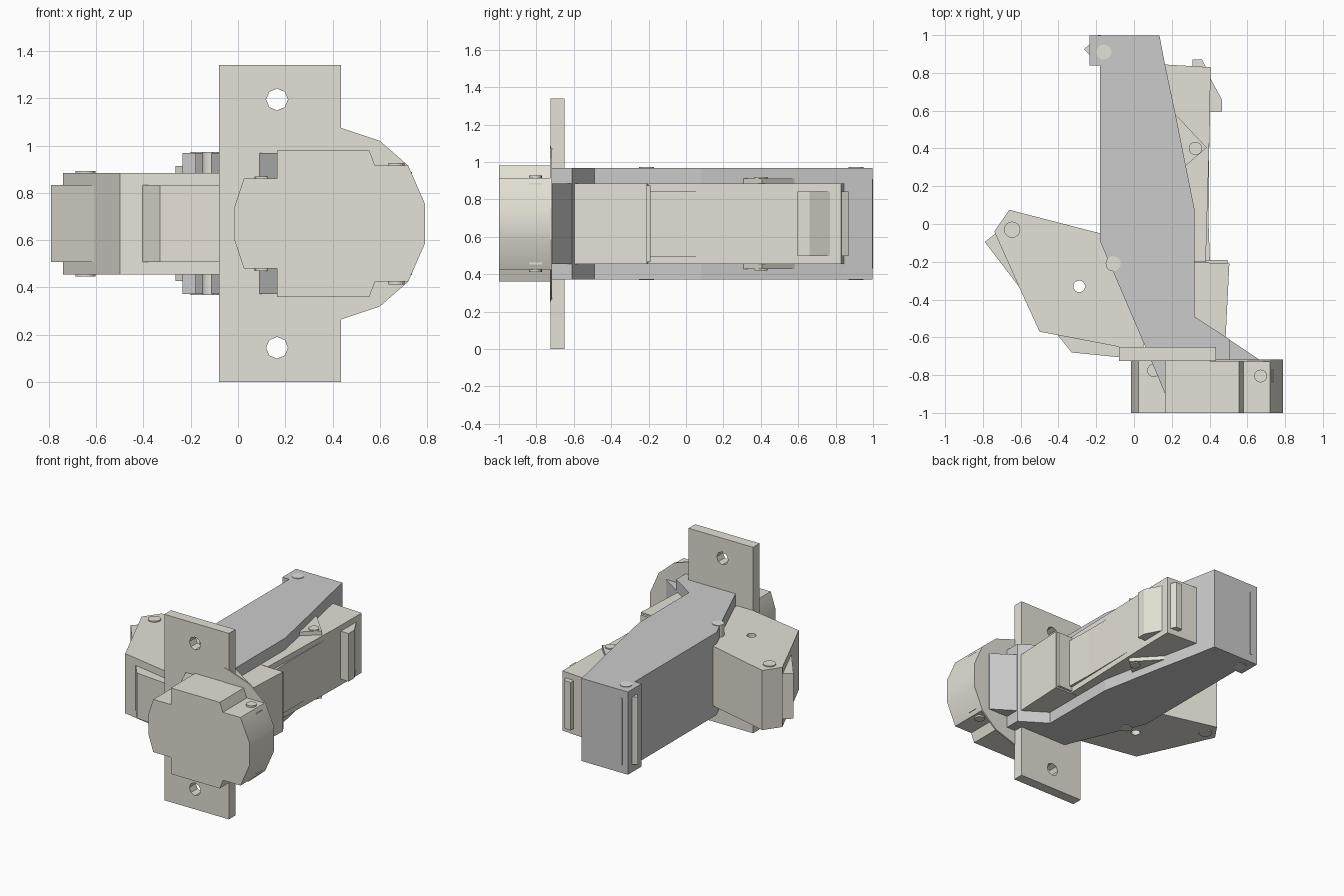
import bpy, bmesh
from math import radians, cos, sin, pi

if "Cube" in bpy.data.objects:
    bpy.data.objects.remove(bpy.data.objects["Cube"])

ZC = 0.67  # the model mirrors about this height
beige = bpy.data.materials.new("beige")
beige.diffuse_color = (0.78, 0.75, 0.67, 1)
beige.use_nodes = True
beige.node_tree.nodes["Principled BSDF"].inputs["Base Color"].default_value = beige.diffuse_color


def prism(name, pts, lo, hi, axis="z", mat=beige):
    """Extrude a 2D profile: (x, y) along z, or (x, z) along y."""
    bm = bmesh.new()
    place = (lambda p: (p[0], p[1], lo)) if axis == "z" else (lambda p: (p[0], lo, p[1]))
    face = bm.faces.new([bm.verts.new(place(p)) for p in pts])
    ext = bmesh.ops.extrude_face_region(bm, geom=[face])
    move = (0, 0, hi - lo) if axis == "z" else (0, hi - lo, 0)
    bmesh.ops.translate(bm, vec=move, verts=[v for v in ext["geom"] if isinstance(v, bmesh.types.BMVert)])
    bmesh.ops.recalc_face_normals(bm, faces=bm.faces)
    me = bpy.data.meshes.new(name)
    bm.to_mesh(me)
    bm.free()
    ob = bpy.data.objects.new(name, me)
    bpy.context.collection.objects.link(ob)
    if mat:
        me.materials.append(mat)
    return ob


def slab(name, pts, half, mat=beige):
    return prism(name, pts, ZC - half, ZC + half, "z", mat)


def ring(cx, cy, r, n=16):
    return [(cx + r * cos(2 * pi * i / n), cy + r * sin(2 * pi * i / n)) for i in range(n)]


def box(x0, x1, y0, y1):
    return [(x0, y0), (x1, y0), (x1, y1), (x0, y1)]


def mirrored(pts):
    return pts + [(x, 2 * ZC - z) for x, z in reversed(pts)]


def cut(ob, cutter):
    m = ob.modifiers.new("hole", "BOOLEAN")
    m.operation, m.solver, m.object = "DIFFERENCE", "EXACT", cutter
    bpy.context.view_layer.objects.active = ob
    bpy.ops.object.modifier_apply(modifier=m.name)
    bpy.data.objects.remove(cutter)


# Long main body with a stepped far end
slab("main_body", [(-0.235, 0.997), (0.135, 0.997), (0.165, 0.84), (0.22, 0.58), (0.32, 0.08),
                   (0.32, -0.49), (0.505, -0.61), (0.505, -0.9), (0.165, -0.9), (0.06, -0.65),
                   (-0.18, -0.09), (-0.18, 0.84), (-0.235, 0.84)], 0.298, None)
slab("body_wedge", [(0.32, -0.49), (0.66, -0.715), (0.66, -0.8), (0.32, -0.8)], 0.215, None)
slab("end_ridge", [(-0.23, 0.955), (-0.265, 0.925), (-0.23, 0.89)], 0.243)
slab("end_strip", box(-0.19, -0.175, 0.98, 1.0), 0.24, None)

# Mounting plate with two bolt holes, and its rounded lip
plate = prism("mounting_plate", box(-0.08, 0.435, 0, 1.34), -0.725, -0.65, "y")
for z in (0.145, 1.195):
    cut(plate, prism("cutter", ring(0.165, z, 0.046, 8), -0.8, -0.6, "y"))
prism("plate_lip", mirrored([(0.40, 1.085), (0.435, 1.075), (0.6, 1.02), (0.72, 0.915), (0.79, 0.755)]),
      -0.728, -0.717, "y")

# Front cap
cap = prism("front_cap", mirrored([(-0.015, 0.74), (0.025, 0.86), (0.165, 0.86), (0.165, 0.98), (0.555, 0.98),
                                   (0.58, 0.915), (0.72, 0.915), (0.79, 0.755)]), -1.0, -0.722, "y")
bpy.ops.object.select_all(action="DESELECT")
cap.select_set(True)
bpy.context.view_layer.objects.active = cap
bpy.ops.object.shade_smooth_by_angle(angle=radians(30))
slab("cap_tab", box(0.725, 0.736, -0.84, -0.77), 0.218)

# Left block with a through hole and two raised side pads
left = slab("left_block", [(-0.66, 0.075), (-0.17, -0.052), (0.05, -0.4), (0.05, -0.66), (-0.08, -0.65),
                           (-0.5, -0.57), (-0.61, -0.33), (-0.74, -0.04)], 0.215)
cut(left, slab("cutter", ring(-0.29, -0.33, 0.031), 0.4))
slab("left_pad", [(-0.79, -0.095), (-0.72, -0.04), (-0.58, -0.34), (-0.61, -0.33)], 0.163)
slab("lower_pad", [(-0.41, -0.58), (-0.33, -0.68), (-0.08, -0.705), (-0.05, -0.64)], 0.163)

# Right rail, its panels and its catches
slab("right_rail", [(0.1, 0.848), (0.405, 0.83), (0.402, 0.55), (0.38, -0.2), (0.2, -0.2)], 0.215)
slab("rail_panel", [(0.36, -0.2), (0.402, -0.2), (0.395, 0.0), (0.40, 0.6), (0.38, 0.6)], 0.175)
slab("right_block", [(0.2, -0.2), (0.505, -0.208), (0.485, -0.6), (0.485, -0.72), (0.2, -0.72)], 0.215)
slab("block_strip", box(0.38, 0.495, -0.215, -0.19), 0.205)
slab("side_catch", [(0.39, 0.78), (0.405, 0.77), (0.465, 0.66), (0.465, 0.595), (0.39, 0.595)], 0.173)
slab("end_catch", [(0.31, 0.82), (0.31, 0.87), (0.36, 0.87), (0.385, 0.82)], 0.173)
slab("triangle_tab", [(0.21, 0.59), (0.385, 0.405), (0.265, 0.3)], 0.243)

# Pins standing slightly proud on both sides
for name, x, y, r, half in (("far_pin", -0.16, 0.91, 0.04, 0.302), ("near_pin", -0.11, -0.21, 0.04, 0.302),
                            ("left_pin", -0.645, -0.03, 0.043, 0.223), ("tab_pin", 0.325, 0.4, 0.035, 0.251),
                            ("cap_pin_left", 0.105, -0.775, 0.035, 0.2),
                            ("cap_pin_right", 0.67, -0.805, 0.034, 0.257)):
    slab(name, ring(x, y, r), half)
